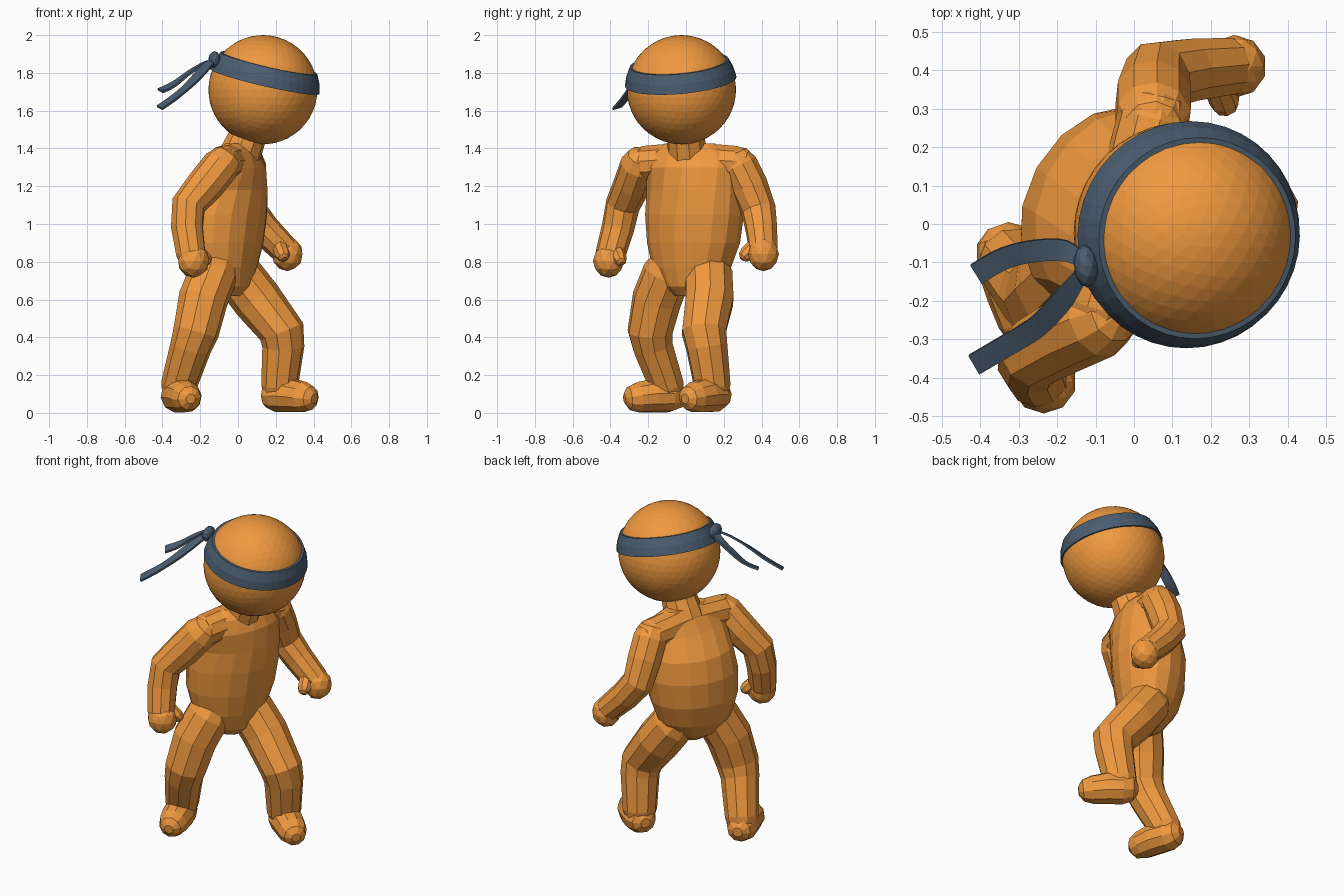
import bpy, bmesh, math
from mathutils import Vector, Matrix

if "Cube" in bpy.data.objects:
    bpy.data.objects.remove(bpy.data.objects["Cube"])


def material(name, color):
    m = bpy.data.materials.new(name)
    m.diffuse_color = (*color, 1)
    m.use_nodes = True
    m.node_tree.nodes["Principled BSDF"].inputs["Base Color"].default_value = m.diffuse_color
    return m


SKIN = material("orange", (0.87, 0.32, 0.05))
CLOTH = material("slate cloth", (0.07, 0.11, 0.16))


def finish(name, bm, mat):
    bmesh.ops.recalc_face_normals(bm, faces=bm.faces)
    me = bpy.data.meshes.new(name)
    bm.to_mesh(me)
    bm.free()
    ob = bpy.data.objects.new(name, me)
    bpy.context.collection.objects.link(ob)
    me.materials.append(mat)
    return ob


def skin_rings(name, rings, mat, caps=True):
    """Join consecutive rings of points with quads."""
    bm = bmesh.new()
    vs = [[bm.verts.new(p) for p in ring] for ring in rings]
    n = len(vs[0])
    pairs = list(zip(vs, vs[1:])) + ([] if caps else [(vs[-1], vs[0])])
    for a, b in pairs:
        for i in range(n):
            j = (i + 1) % n
            bm.faces.new((a[i], a[j], b[j], b[i]))
    if caps:
        bm.faces.new(vs[0])
        bm.faces.new(vs[-1])
    return finish(name, bm, mat)


def limb(name, pts, sides=10):
    """Faceted tube with rounded ends through (x, y, z, radius) points."""
    P = [Vector(p[:3]) for p in pts]
    R = [p[3] for p in pts]
    seg = [(b - a).normalized() for a, b in zip(P, P[1:])]
    T = [seg[0]] + [(a + b).normalized() for a, b in zip(seg, seg[1:])] + [seg[-1]]
    stations = [(P[0] - T[0] * R[0] * math.sin(a), T[0], R[0] * math.cos(a)) for a in (1.25, 0.7)]
    stations += list(zip(P, T, R))
    stations += [(P[-1] + T[-1] * R[-1] * math.sin(a), T[-1], R[-1] * math.cos(a)) for a in (0.7, 1.25)]
    u = T[0].orthogonal().normalized()
    rings = []
    for c, t, r in stations:
        u = (u - t * u.dot(t)).normalized()
        v = t.cross(u)
        rings.append([c + r * (u * math.cos(k) + v * math.sin(k))
                      for k in (2 * math.pi * i / sides for i in range(sides))])
    return skin_rings(name, rings, SKIN)


def ball(name, loc, size, mat, sub=2, rot=0):
    bm = bmesh.new()
    bmesh.ops.create_icosphere(bm, subdivisions=sub, radius=1)
    M = Matrix.Translation(loc) @ Matrix.Rotation(rot, 4, 'Z') @ Matrix.Diagonal((*size, 1))
    bmesh.ops.transform(bm, matrix=M, verts=bm.verts)
    return finish(name, bm, mat)


# head and neck
HEAD = Vector((0.132, -0.024, 1.711))
ball("head", HEAD, (0.289,) * 3, SKIN, 4)
limb("neck", [(0.0, 0.01, 1.34, 0.115), (0.05, 0.0, 1.46, 0.1)])

# torso: z, centre x, centre y, half width, half depth, heading of the wide axis
rings = []
for z, cx, cy, w, d, deg in [(0.62, -0.05, 0.01, 0.07, 0.06, 60), (0.67, -0.06, 0.02, 0.15, 0.12, 60),
                             (0.77, -0.08, 0.03, 0.22, 0.17, 60), (0.9, -0.08, 0.04, 0.26, 0.2, 60),
                             (1.05, -0.07, 0.045, 0.275, 0.21, 61), (1.18, -0.05, 0.045, 0.265, 0.195, 65),
                             (1.3, -0.01, 0.025, 0.26, 0.145, 72), (1.38, 0.0, 0.02, 0.23, 0.1, 74),
                             (1.425, 0.0, 0.02, 0.14, 0.06, 74)]:
    h = math.radians(deg)
    ax, ay = Vector((math.cos(h), math.sin(h), 0)), Vector((math.sin(h), -math.cos(h), 0))
    rings.append([Vector((cx, cy, z)) + ax * w * math.cos(k) + ay * d * math.sin(k)
                  for k in (2 * math.pi * i / 16 for i in range(16))])
skin_rings("torso", rings, SKIN)
limb("shoulders", [(-0.08, -0.22, 1.32, 0.095), (-0.01, 0.02, 1.335, 0.1), (0.05, 0.27, 1.32, 0.095)])

# arms with fists and thumbs
limb("right_arm", [(-0.09, -0.25, 1.31, 0.1), (-0.17, -0.285, 1.21, 0.1), (-0.262, -0.335, 1.1, 0.092),
                   (-0.27, -0.36, 0.98, 0.087), (-0.25, -0.4, 0.84, 0.08)])
ball("right_fist", (-0.235, -0.41, 0.805), (0.085, 0.083, 0.09), SKIN)
limb("right_thumb", [(-0.22, -0.37, 0.86, 0.04), (-0.175, -0.35, 0.815, 0.038)], 8)
limb("left_arm", [(0.05, 0.28, 1.31, 0.1), (0.05, 0.335, 1.2, 0.1), (0.06, 0.385, 1.07, 0.093),
                  (0.14, 0.4, 0.97, 0.085), (0.245, 0.41, 0.865, 0.077)])
ball("left_fist", (0.262, 0.41, 0.84), (0.083, 0.082, 0.09), SKIN)
limb("left_thumb", [(0.22, 0.36, 0.88, 0.04), (0.235, 0.32, 0.84, 0.04)], 8)

# legs and feet
limb("right_leg", [(-0.13, -0.1, 0.74, 0.13), (-0.185, -0.155, 0.6, 0.132), (-0.222, -0.19, 0.43, 0.122),
                   (-0.25, -0.175, 0.35, 0.11), (-0.315, -0.1, 0.14, 0.095)])
limb("right_foot", [(-0.325, -0.085, 0.092, 0.09), (-0.295, -0.17, 0.092, 0.092), (-0.272, -0.25, 0.083, 0.083)])
limb("left_leg", [(0.0, 0.12, 0.73, 0.13), (0.1, 0.125, 0.6, 0.132), (0.232, 0.095, 0.43, 0.122),
                  (0.24, 0.11, 0.35, 0.112), (0.22, 0.14, 0.14, 0.098)])
limb("left_foot", [(0.21, 0.15, 0.094, 0.092), (0.28, 0.1, 0.092, 0.092), (0.345, 0.045, 0.083, 0.083)])

# tilted headband hugging the head
n = Vector((0.23, -0.09, 1)).normalized()
u = n.orthogonal().normalized()
v = n.cross(u)
section = [(r, d) for r, d in ((0.282, 0.045), (0.3, 0.045), (0.301, 0.095), (0.3, 0.145), (0.282, 0.145))]
rings = []
for i in range(40):
    k = 2 * math.pi * i / 40
    out = u * math.cos(k) + v * math.sin(k)
    rings.append([HEAD + n * d + out * math.sqrt(r * r - d * d) for r, d in section])
skin_rings("headband", rings, CLOTH, caps=False)
ball("knot", (-0.125, -0.11, 1.87), (0.032, 0.056, 0.045), CLOTH, 2, 0.1)


# fluttering ribbon tails
def ribbon(name, pts, width=0.058):
    P = [Vector(p) for p in pts]
    line = []
    for i in range(len(P) - 1):
        a, b, c, d = P[max(i - 1, 0)], P[i], P[i + 1], P[min(i + 2, len(P) - 1)]
        for s in range(4 + (i == len(P) - 2)):
            t = s / 4
            line.append(0.5 * (2 * b + (c - a) * t + (2 * a - 5 * b + 4 * c - d) * t * t
                               + (3 * b - a - 3 * c + d) * t ** 3))
    bm = bmesh.new()
    prev = None
    for i, p in enumerate(line):
        t = line[min(i + 1, len(line) - 1)] - line[max(i - 1, 0)]
        side = t.cross(Vector((0, 0, 1))).normalized()
        side = (side + Vector((0, 0, 0.25))).normalized() * width * 0.5 * min(1, 0.5 + i * 0.12)
        row = (bm.verts.new(p - side), bm.verts.new(p + side))
        if prev:
            bm.faces.new((prev[0], prev[1], row[1], row[0]))
        prev = row
    ob = finish(name, bm, CLOTH)
    sol = ob.modifiers.new("thickness", 'SOLIDIFY')
    sol.thickness = 0.012
    sol.offset = 0


ribbon("ribbon_left", [(-0.13, -0.1, 1.87), (-0.18, -0.07, 1.85), (-0.26, -0.07, 1.80),
                       (-0.34, -0.09, 1.74), (-0.41, -0.13, 1.705)])
ribbon("ribbon_right", [(-0.13, -0.12, 1.87), (-0.18, -0.19, 1.82), (-0.25, -0.265, 1.745),
                        (-0.33, -0.315, 1.675), (-0.415, -0.365, 1.615)])
